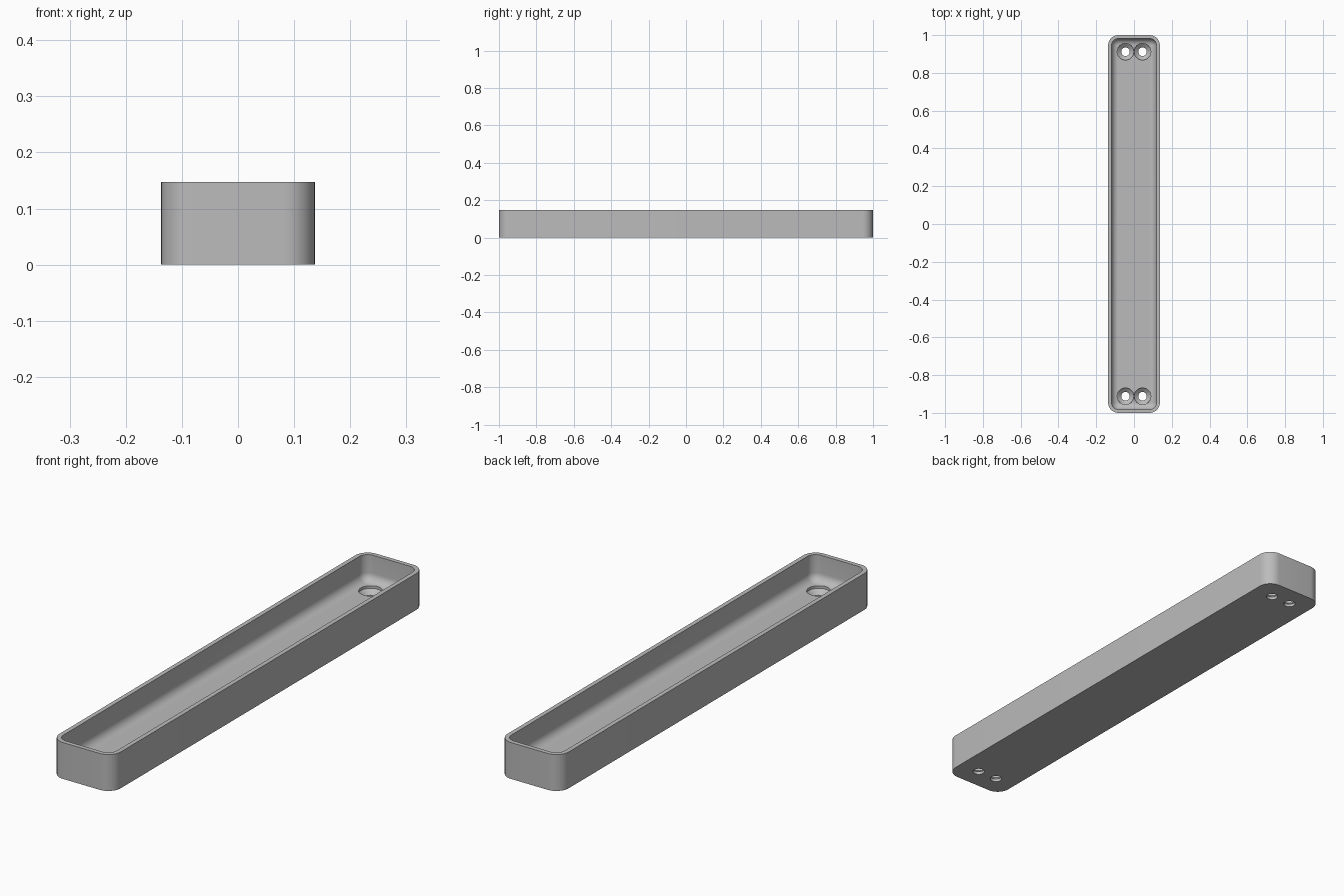
import bpy, bmesh, math

cube = bpy.data.objects.get("Cube")
if cube:
    bpy.data.objects.remove(cube, do_unlink=True)

HALF_X, HALF_Y, HEIGHT = 0.137, 1.0, 0.147
CORNER, WALL, FLOOR, FILLET = 0.055, 0.018, 0.04, 0.035

grey = bpy.data.materials.new("plain_grey")
grey.use_nodes = True
colour = (0.5, 0.5, 0.5, 1)
grey.diffuse_color = colour
grey.node_tree.nodes["Principled BSDF"].inputs["Base Color"].default_value = colour


def rounded_loop(bm, inset, z, steps=10):
    """Rounded rectangle, moved inwards by inset."""
    r = CORNER - inset
    cx, cy = HALF_X - CORNER, HALF_Y - CORNER
    verts = []
    for i, (sx, sy) in enumerate([(1, 1), (-1, 1), (-1, -1), (1, -1)]):
        for k in range(steps + 1):
            a = math.pi / 2 * (i + k / steps)
            verts.append(bm.verts.new((sx * cx + r * math.cos(a), sy * cy + r * math.sin(a), z)))
    return verts


def circle_loop(bm, x, y, r, z, sides=40):
    turn = 2 * math.pi / sides
    return [bm.verts.new((x + r * math.cos(turn * k), y + r * math.sin(turn * k), z))
            for k in range(sides)]


def skin(bm, loops):
    """Join successive loops with quads and cap both ends."""
    for low, high in zip(loops, loops[1:]):
        n = len(low)
        for k in range(n):
            j = (k + 1) % n
            bm.faces.new((low[k], low[j], high[j], high[k]))
    bm.faces.new(loops[0][::-1])
    bm.faces.new(loops[-1])


def make_object(name, bm):
    bmesh.ops.recalc_face_normals(bm, faces=bm.faces)
    mesh = bpy.data.meshes.new(name)
    bm.to_mesh(mesh)
    bm.free()
    obj = bpy.data.objects.new(name, mesh)
    bpy.context.collection.objects.link(obj)
    mesh.materials.append(grey)
    return obj


# Tray: outer wall, rim, inner wall, then a quarter-round fillet into the floor
bm = bmesh.new()
profile = [(0, 0), (0, HEIGHT), (WALL, HEIGHT)]
for k in range(9):
    a = math.pi / 2 * k / 8
    profile.append((WALL + FILLET * (1 - math.cos(a)), FLOOR + FILLET * (1 - math.sin(a))))
skin(bm, [rounded_loop(bm, inset, z) for inset, z in profile])
tray = make_object("tray", bm)

# Countersunk screw holes, a pair at each end
bm = bmesh.new()
hole = [(0.0225, -0.02), (0.0225, 0.012), (0.044, 0.03), (0.044, 0.1)]
for x in (-0.045, 0.045):
    for y in (-0.912, 0.912):
        skin(bm, [circle_loop(bm, x, y, r, z) for r, z in hole])
cutter = make_object("screw_hole_cutter", bm)
cutter.hide_render = True

# Cut the holes and finish the shading
bpy.context.view_layer.objects.active = tray
for obj in bpy.context.selected_objects:
    obj.select_set(False)
tray.select_set(True)
cut = tray.modifiers.new("screw_holes", 'BOOLEAN')
cut.operation = 'DIFFERENCE'
cut.solver = 'EXACT'
cut.object = cutter
bpy.ops.object.modifier_apply(modifier=cut.name)
bpy.data.objects.remove(cutter, do_unlink=True)
bpy.ops.object.shade_smooth_by_angle(angle=math.radians(30))
